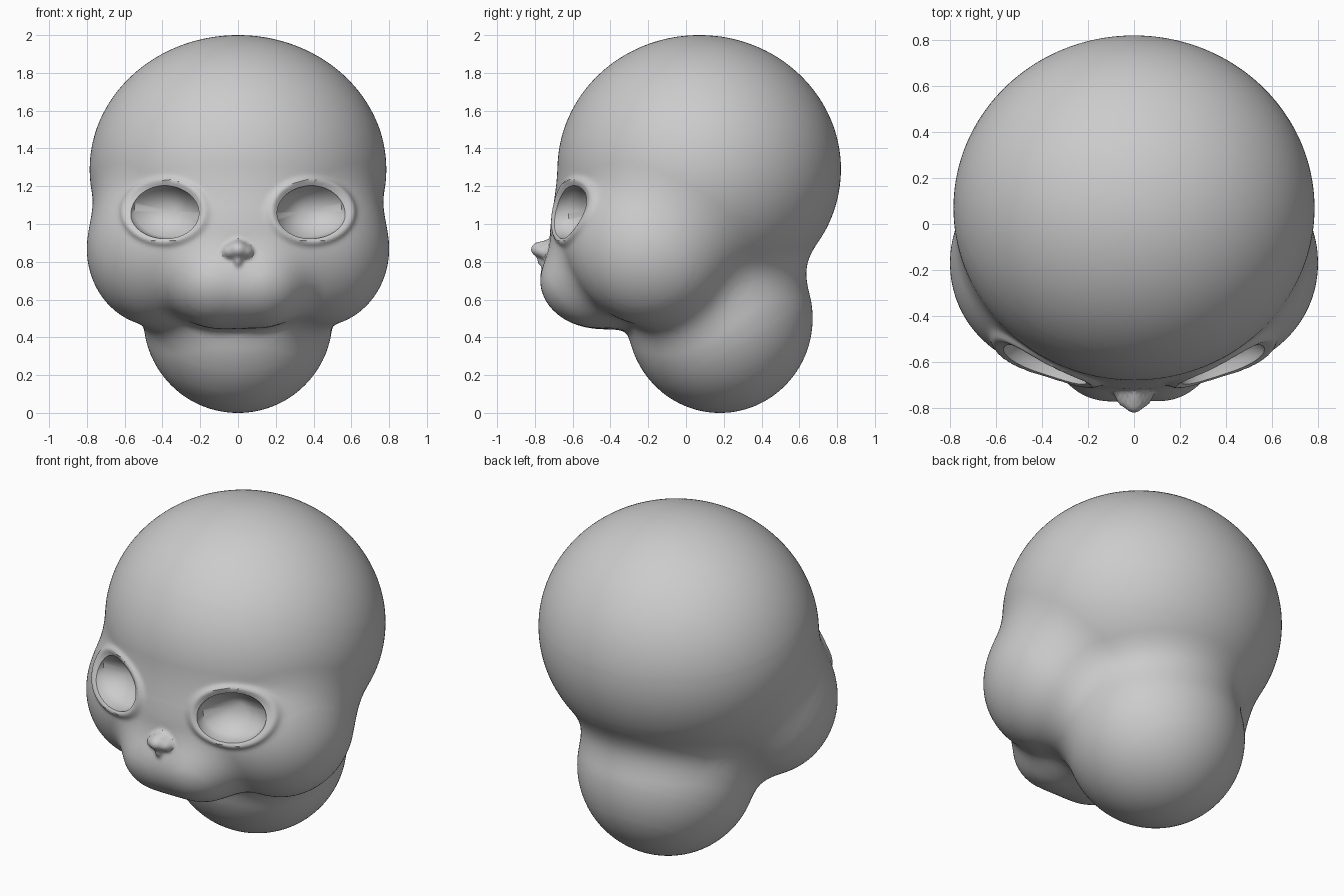
import bpy, bmesh, math
from mathutils import Vector

if "Cube" in bpy.data.objects:
    bpy.data.objects.remove(bpy.data.objects["Cube"])

# Rounded volumes: (centre, radii, blend width)
VOLUMES = [
    ((0, 0.07, 1.29), (0.785, 0.75, 0.71), 0.0),       # cranium
    ((0, -0.30, 0.93), (0.62, 0.42, 0.42), 0.12),      # face
    ((0.43, -0.17, 0.87), (0.37, 0.42, 0.41), 0.13),   # cheeks
    ((-0.43, -0.17, 0.87), (0.37, 0.42, 0.41), 0.13),
    ((0, 0.18, 0.50), (0.50, 0.49, 0.50), 0.16),       # neck
    ((0.11, -0.46, 0.70), (0.27, 0.31, 0.25), 0.09),   # muzzle lobes
    ((-0.11, -0.46, 0.70), (0.27, 0.31, 0.25), 0.09),
]
NOSE = [
    ((0, -0.755, 0.865), (0.05, 0.065, 0.045), 0.04),
    ((0.045, -0.745, 0.853), (0.033, 0.045, 0.03), 0.025),
    ((-0.045, -0.745, 0.853), (0.033, 0.045, 0.03), 0.025),
    ((0, -0.745, 0.805), (0.018, 0.04, 0.03), 0.025),
]
EYE = Vector((0.385, -0.60, 1.065))
ORIGIN = Vector((0, -0.05, 0.9))


def ellipsoid(x, y, z, c, r):
    ax, ay, az = (x - c[0]) / r[0], (y - c[1]) / r[1], (z - c[2]) / r[2]
    k0 = math.sqrt(ax * ax + ay * ay + az * az)
    k1 = math.sqrt((ax / r[0]) ** 2 + (ay / r[1]) ** 2 + (az / r[2]) ** 2)
    return k0 * (k0 - 1) / k1 if k1 > 1e-9 else -min(r)


def blend(a, b, k):
    h = k - abs(a - b)
    return min(a, b) - (h * h / (4 * k) if h > 0 and k > 0 else 0)


def distance(x, y, z):
    d = 10.0
    for c, r, k in VOLUMES:
        if c[0] * x < -0.08 and abs(c[0]) > 0.2:
            continue
        d = blend(d, ellipsoid(x, y, z, c, r), k)
    if y < -0.6 and abs(x) < 0.2 and 0.65 < z < 1.05:
        for c, r, k in NOSE:
            d = blend(d, ellipsoid(x, y, z, c, r), k)
    return d


# Head skin: shrink a fine sphere onto the blended volumes
bm = bmesh.new()
bmesh.ops.create_icosphere(bm, subdivisions=7, radius=1)
for v in bm.verts:
    n = v.co.normalized()
    t = 1.3
    for _ in range(40):
        d = distance(*(ORIGIN + n * t))
        if abs(d) < 0.0005:
            break
        t -= d * 0.95
    p = ORIGIN + n * t
    # raised lip around each eye
    if p.y < -0.3:
        rho = math.hypot((abs(p.x) - EYE.x) / 0.19, (p.z - EYE.z) / 0.145)
        p += n * 0.02 * math.exp(-((rho - 1.1) / 0.14) ** 2)
    v.co = p
mesh = bpy.data.meshes.new("head")
bm.to_mesh(mesh)
bm.free()
head = bpy.data.objects.new("head", mesh)
bpy.context.collection.objects.link(head)


# Eye socket cutter: pointed dish with a straight outer wall
def socket_cutter(side):
    out = Vector((0.3, -0.95, 0)).normalized()
    across = Vector((0.95, 0.3, 0)).normalized()
    up = Vector((0, 0, 1))
    b = bmesh.new()
    flip = lambda p: (p.x * side, p.y, p.z)
    n = 64
    rings = []
    for depth, s in ((-0.035, 0.93), (0.015, 1.0), (0.3, 1.02)):
        ring = []
        for i in range(n):
            a = 2 * math.pi * i / n
            p = EYE + out * depth + across * (0.197 * s * math.cos(a))
            p += up * s * (0.142 * math.sin(a) + 0.012 * math.cos(a))
            ring.append(b.verts.new(flip(p)))
        rings.append(ring)
    tip = b.verts.new(flip(EYE - out * 0.16))
    for i in range(n):
        j = (i + 1) % n
        b.faces.new((tip, rings[0][i], rings[0][j]))
        for lo, hi in zip(rings, rings[1:]):
            b.faces.new((lo[i], hi[i], hi[j], lo[j]))
    b.faces.new(rings[-1])
    bmesh.ops.recalc_face_normals(b, faces=b.faces)
    me = bpy.data.meshes.new("socket_cutter")
    b.to_mesh(me)
    b.free()
    ob = bpy.data.objects.new("socket_cutter", me)
    ob.hide_render = True
    bpy.context.collection.objects.link(ob)
    return ob


cutters = [socket_cutter(s) for s in (1, -1)]
for c in cutters:
    m = head.modifiers.new("socket", 'BOOLEAN')
    m.operation = 'DIFFERENCE'
    m.solver = 'EXACT'
    m.object = c
bpy.context.view_layer.update()
final = bpy.data.meshes.new_from_object(head.evaluated_get(bpy.context.evaluated_depsgraph_get()))
head.modifiers.clear()
head.data = final
for c in cutters:
    bpy.data.objects.remove(c)

bpy.ops.object.select_all(action='DESELECT')
head.select_set(True)
bpy.context.view_layer.objects.active = head
bpy.ops.object.shade_smooth_by_angle(angle=math.radians(40))
